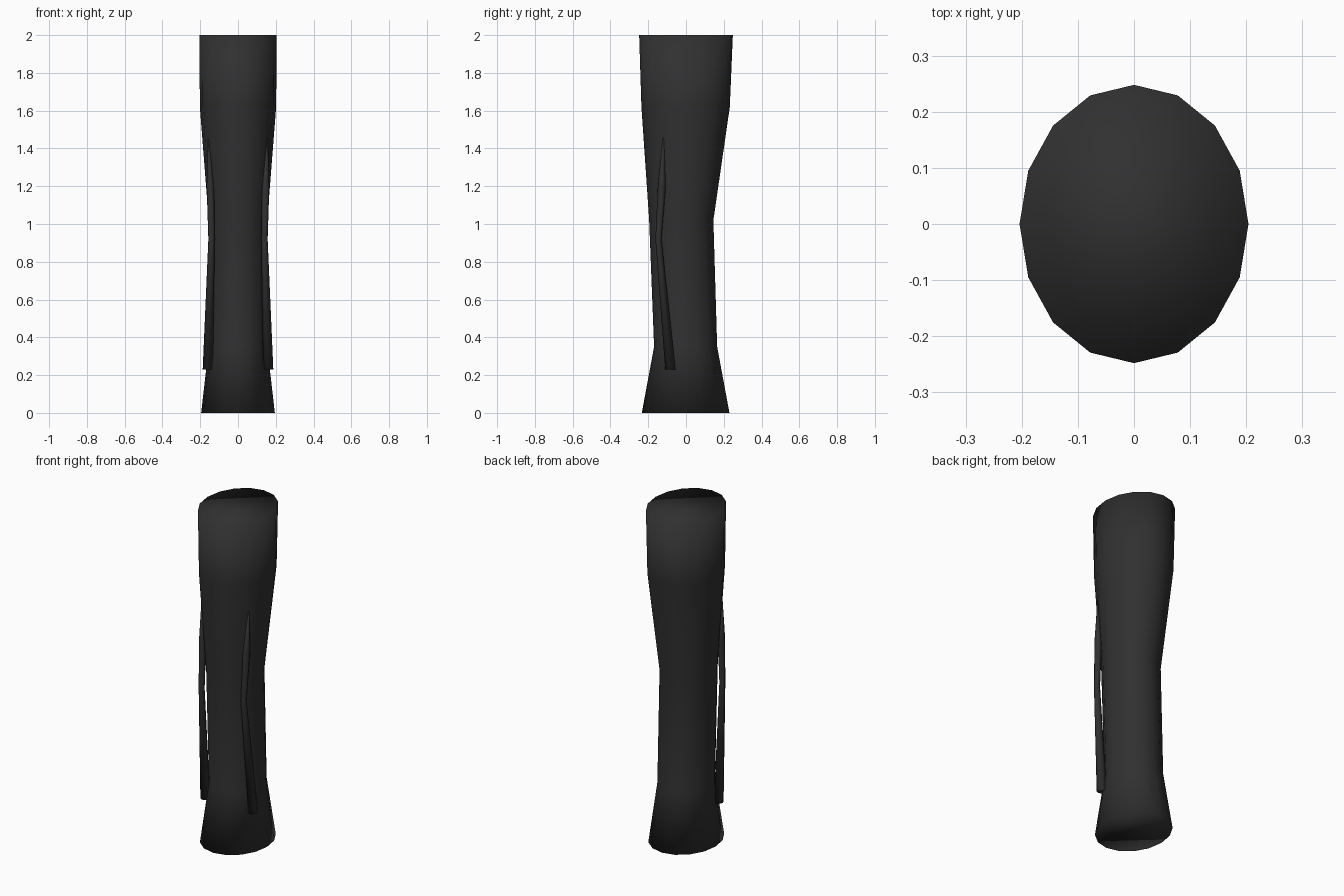
import bpy, bmesh, math

if "Cube" in bpy.data.objects:
    bpy.data.objects.remove(bpy.data.objects["Cube"])

dark = bpy.data.materials.new("charcoal")
dark.diffuse_color = (0.03, 0.03, 0.03, 1)
dark.use_nodes = True
dark.node_tree.nodes["Principled BSDF"].inputs["Base Color"].default_value = dark.diffuse_color


def loft(name, rings, sides, caps=True):
    """Join elliptical rings (cx, cy, z, rx, ry) into a smooth closed tube."""
    bm = bmesh.new()
    loops = []
    for cx, cy, z, rx, ry in rings:
        loops.append([bm.verts.new((cx + rx * math.cos(2 * math.pi * i / sides),
                                    cy + ry * math.sin(2 * math.pi * i / sides), z))
                      for i in range(sides)])
    for a, b in zip(loops, loops[1:]):
        for i in range(sides):
            j = (i + 1) % sides
            bm.faces.new((a[i], a[j], b[j], b[i]))
    bm.faces.new(loops[0][::-1])
    bm.faces.new(loops[-1])
    for f in bm.faces:
        f.smooth = True
    bmesh.ops.recalc_face_normals(bm, faces=bm.faces)
    me = bpy.data.meshes.new(name)
    bm.to_mesh(me)
    bm.free()
    me.materials.append(dark)
    ob = bpy.data.objects.new(name, me)
    bpy.context.collection.objects.link(ob)
    return ob


# Main column: flared foot, narrow waist, wide top
loft("column", [
    (0, -0.002, 0.0, 0.195, 0.232),
    (0, -0.002, 0.35, 0.155, 0.167),
    (0, -0.025, 1.02, 0.155, 0.170),
    (0, -0.002, 1.62, 0.202, 0.234),
    (0, 0.0, 2.0, 0.204, 0.248),
], 16)

# Tapered bent strands, one on each side near the front
for side, label in ((1, "right"), (-1, "left")):
    loft(label + "_strand", [
        (side * 0.160, -0.083, 0.23, 0.027, 0.027),
        (side * 0.140, -0.146, 0.92, 0.017, 0.016),
        (side * 0.146, -0.128, 1.20, 0.020, 0.021),
        (side * 0.155, -0.119, 1.46, 0.003, 0.003),
    ], 8)
